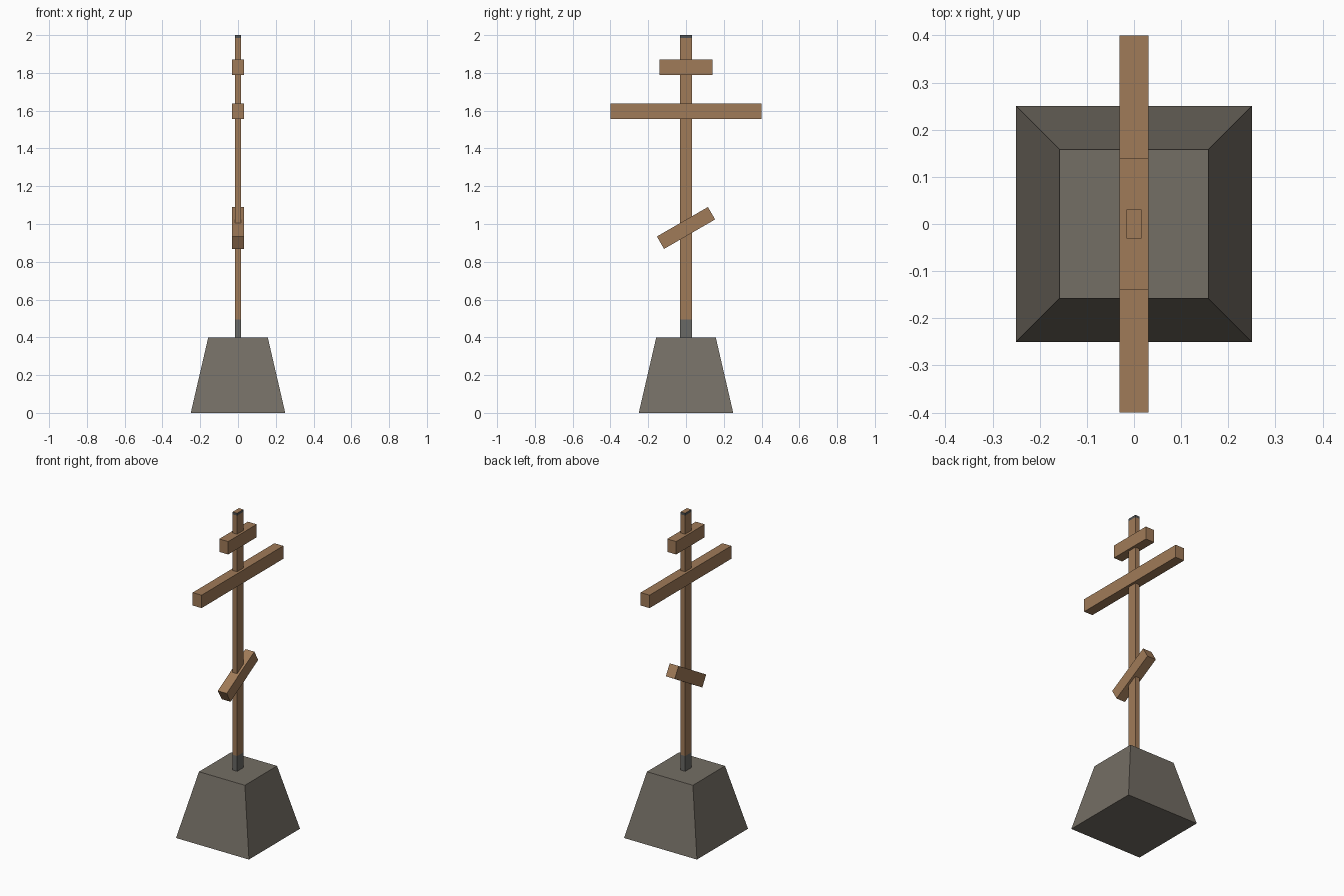
import bpy, bmesh, math
from mathutils import Matrix

if "Cube" in bpy.data.objects:
    bpy.data.objects.remove(bpy.data.objects["Cube"])


def material(name, rgb):
    m = bpy.data.materials.new(name)
    m.diffuse_color = (*rgb, 1)
    m.use_nodes = True
    m.node_tree.nodes["Principled BSDF"].inputs["Base Color"].default_value = m.diffuse_color
    return m


WOOD = material("weathered_wood", (0.352, 0.197, 0.098))
STONE = material("warm_grey_stone", (0.175, 0.156, 0.128))
METAL = material("dull_grey", (0.14, 0.14, 0.13))
DARK = material("dark_grey", (0.08, 0.085, 0.085))


def finish(bm, name, mats):
    me = bpy.data.meshes.new(name)
    bm.to_mesh(me)
    bm.free()
    for m in mats:
        me.materials.append(m)
    ob = bpy.data.objects.new(name, me)
    bpy.context.collection.objects.link(ob)
    return ob


def box(size, z, tilt=0):
    bm = bmesh.new()
    bmesh.ops.create_cube(bm, size=1, matrix=Matrix.Translation((0, 0, z))
                          @ Matrix.Rotation(tilt, 4, 'X')
                          @ Matrix.Diagonal((*size, 1)))
    return bm


# Tapered stone base
bm = box((0.5, 0.5, 0.4), 0.2)
for v in bm.verts:
    if v.co.z > 0.2:
        v.co.x *= 0.63
        v.co.y *= 0.63
finish(bm, "stone_base", [STONE])

# Upright post, cut at the grey foot and at the dark band round the tip
bm = box((0.031, 0.061, 1.62), 1.19)
for h in (0.495, 1.985):
    bmesh.ops.bisect_plane(bm, geom=bm.verts[:] + bm.edges[:] + bm.faces[:],
                           plane_co=(0, 0, h), plane_no=(0, 0, 1))
bm.normal_update()
for f in bm.faces:
    z = f.calc_center_median().z
    if z < 0.495:
        f.material_index = 1
    elif z > 1.985 and abs(f.normal.z) < 0.5:
        f.material_index = 2
finish(bm, "upright_post", [WOOD, METAL, DARK])

# Cross bars: name, length, height, centre z, tilt
for name, length, height, z, tilt in (
        ("top_bar", 0.28, 0.08, 1.83, 0),
        ("main_bar", 0.80, 0.08, 1.597, 0),
        ("slanted_foot_bar", 0.312, 0.076, 0.979, math.radians(30))):
    finish(box((0.061, length, height), z, tilt), name, [WOOD])
